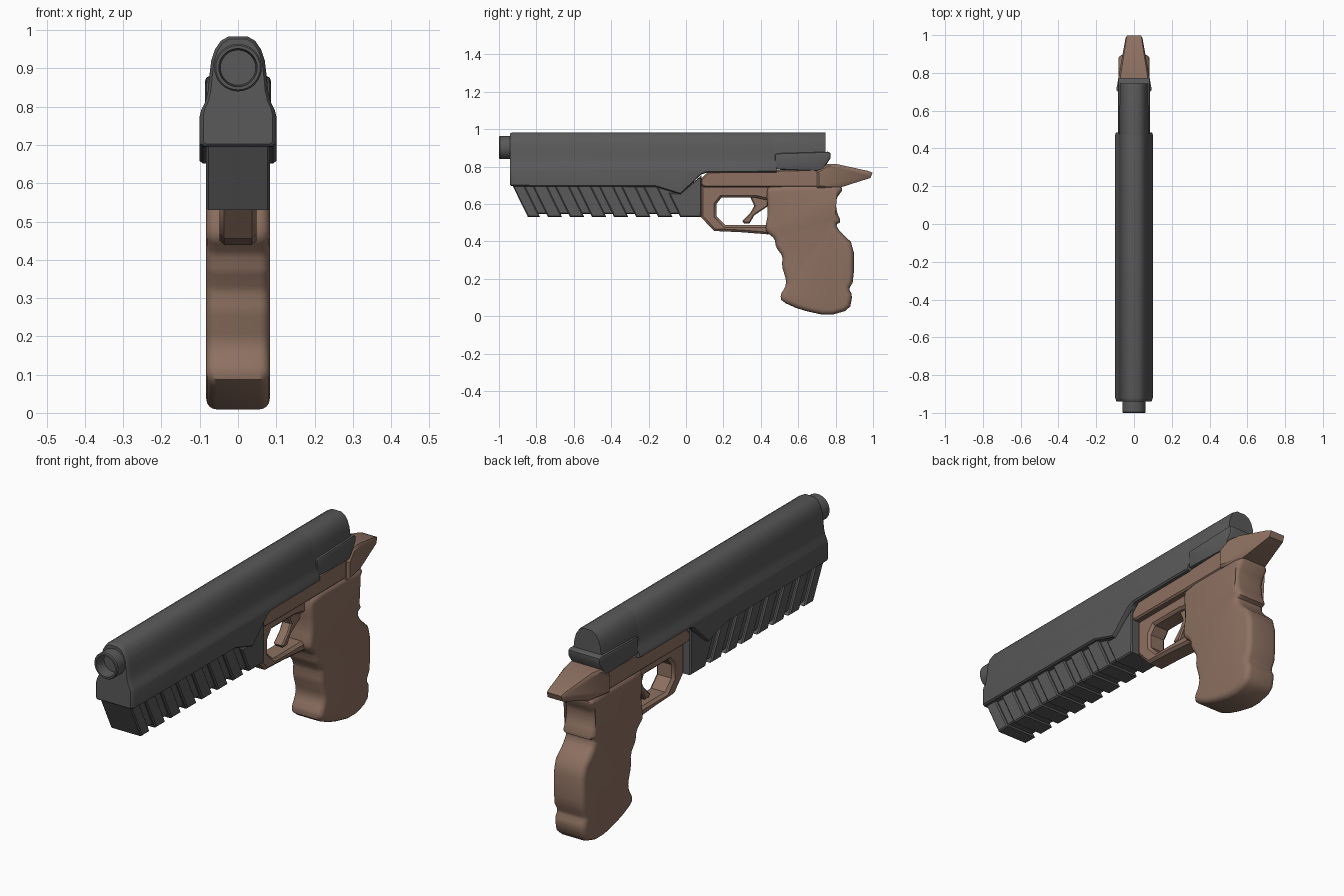
import bpy, bmesh, math
from mathutils import Vector

if "Cube" in bpy.data.objects:
    bpy.data.objects.remove(bpy.data.objects["Cube"])

brown = bpy.data.materials.new("brown")
brown.diffuse_color = (0.27, 0.165, 0.12, 1)
brown.use_nodes = True
brown.node_tree.nodes["Principled BSDF"].inputs["Base Color"].default_value = brown.diffuse_color
grey = bpy.data.materials.new("dark_grey")
grey.diffuse_color = (0.10, 0.10, 0.10, 1)
grey.use_nodes = True
grey.node_tree.nodes["Principled BSDF"].inputs["Base Color"].default_value = grey.diffuse_color


def loft(name, rings, mat, angle=35, caps=True, closed=False):
    """Skin a list of equal-length rings of 3D points."""
    bm = bmesh.new()
    vs = [[bm.verts.new(p) for p in r] for r in rings]
    n = len(rings[0])
    pairs = list(zip(vs, vs[1:])) + ([(vs[-1], vs[0])] if closed else [])
    for a, b in pairs:
        for i in range(n):
            j = (i + 1) % n
            bm.faces.new((a[i], a[j], b[j], b[i]))
    if caps and not closed:
        bm.faces.new(vs[0])
        bm.faces.new(vs[-1])
    bmesh.ops.recalc_face_normals(bm, faces=bm.faces)
    me = bpy.data.meshes.new(name)
    bm.to_mesh(me)
    bm.free()
    ob = bpy.data.objects.new(name, me)
    bpy.context.collection.objects.link(ob)
    me.materials.append(mat)
    bpy.ops.object.select_all(action='DESELECT')
    bpy.context.view_layer.objects.active = ob
    ob.select_set(True)
    bpy.ops.object.shade_smooth_by_angle(angle=math.radians(angle))
    return ob


def inset(poly, d):
    """Move a closed side outline inward by d."""
    pts = [Vector(p) for p in poly]
    n = len(pts)
    area = sum(pts[i - 1].x * pts[i].y - pts[i].x * pts[i - 1].y for i in range(n))
    s = 1 if area > 0 else -1
    out = []
    for i in range(n):
        a = (pts[i] - pts[i - 1]).normalized()
        b = (pts[(i + 1) % n] - pts[i]).normalized()
        n1, n2 = Vector((-a.y, a.x)) * s, Vector((-b.y, b.x)) * s
        out.append(pts[i] + (n1 + n2) / max(1 + n1.dot(n2), 0.6) * d)
    return out


def prism(name, poly, half, r, mat, steps=1, angle=35, taper=lambda y: 1):
    """Side outline (y, z) given a width, with rounded long edges."""
    layers = []
    for k in range(steps + 1):
        t = math.pi / 2 * k / steps
        layers.append((half - r + r * math.sin(t), r - r * math.cos(t)))
    layers = [(-x, d) for x, d in reversed(layers)] + layers
    rings = [[(x * taper(p[0]), p[0], p[1]) for p in inset(poly, d)] for x, d in layers]
    return loft(name, rings, mat, angle)


def soften(poly, w=0.22):
    """Cut the corners of an outline once."""
    out = []
    for i, p in enumerate(poly):
        p, q = Vector(p), Vector(poly[(i + 1) % len(poly)])
        out += [p.lerp(q, w), p.lerp(q, 1 - w)]
    return out


# Slide: domed cross-section swept along y with a changing lower edge
section = [(0.024, .984), (.045, .972), (.06, .95), (.07, .92), (.075, .88),
           (.079, .84), (.086, .812), (.096, .792), (.1, .776)]


def slide_ring(y, low, s=1.0, sec=section):
    half = [(x * s, .85 + (z - .85) * (s + 1) / 2) for x, z in sec]
    xb = half[-1][0]
    half += [(xb, low + .006), (xb - .008, low)]
    return [(x, y, z) for x, z in half] + [(-x, y, z) for x, z in reversed(half)]


loft("slide", [slide_ring(y, low, s) for y, low, s in (
    (-.94, .702, .9), (-.935, .697, .95), (-.92, .695, 1), (-.16, .692, 1),
    (-.03, .652, 1), (.08, .757, 1), (.11, .768, 1), (.47, .77, 1), (.485, .77, .96))], grey)
loft("slide_rear", [slide_ring(y, .80, s, section[:6]) for y, s in
                    ((.46, 1), (.735, 1), (.745, .97))], grey)

# Block on the back of the slide
prism("slide_back_block", [(.475, .785), (.475, .865), (.49, .872), (.76, .88), (.773, .873),
                           (.773, .845), (.725, .775)], .086, .012, grey, 2)

# Muzzle: hollow tube
def circle(y, r):
    return [(r * math.cos(a * math.pi / 16), y, .902 + r * math.sin(a * math.pi / 16))
            for a in range(32)]

loft("muzzle", [circle(-.92, .062), circle(-.995, .062), circle(-1, .058),
                circle(-1, .05), circle(-.945, .046)], grey)

# Under-rail: core plus slanted teeth
prism("rail_core", [(-.90, .705), (-.825, .546), (.075, .546), (.075, .745),
                    (-.03, .665), (-.15, .705)], .07, .005, grey)
for i in range(7):
    b1 = -.78 + i * .118
    b0 = -.845 if i == 0 else b1 - .076
    prism(f"rail_tooth_{i + 1}", [(b0 - .083, .70), (b0, .53), (b1, .53), (b1 - .083, .70)],
          .083, .006, grey)
prism("rail_tooth_rear", [(-.03, .53), (.082, .53), (.082, .752), (-.03, .66), (-.093, .66)],
      .083, .006, grey)

# Frame, tail and trigger guard
prism("frame", [(.078, .70), (.078, .735), (.12, .774), (.76, .79), (.76, .69), (.1, .69)],
      .078, .008, brown)
prism("frame_tail", [(.70, .775), (.755, .815), (.81, .813), (.975, .777), (.997, .768),
                     (.987, .74), (.82, .687), (.70, .687)], .085, .01, brown,
      taper=lambda y: 1 - (y - .76) * 2.1)
prism("trigger_guard", [(.46, .70), (.08, .70), (.08, .53), (.15, .456), (.29, .45), (.44, .438),
                        (.46, .488), (.36, .487), (.21, .487), (.162, .535), (.162, .60),
                        (.19, .635), (.37, .635), (.46, .615)], .048, .012, brown)
prism("trigger", [(.34, .645), (.365, .59), (.345, .555), (.30, .51), (.31, .497), (.34, .497),
                  (.365, .54), (.44, .59), (.44, .645)], .025, .006, brown)

# Grip with finger waves
grip = [(.44, .70), (.43, .65), (.437, .59), (.437, .54), (.425, .48), (.43, .45), (.475, .415),
        (.48, .37), (.518, .32), (.512, .27), (.537, .19), (.53, .155), (.505, .115), (.51, .08),
        (.61, .035), (.76, .002), (.875, .035), (.89, .115), (.87, .145), (.897, .19), (.897, .385),
        (.825, .45), (.80, .49), (.83, .505), (.805, .56), (.80, .625), (.845, .685), (.80, .70)]
prism("grip", soften(grip), .083, .027, brown, 4, 40)
